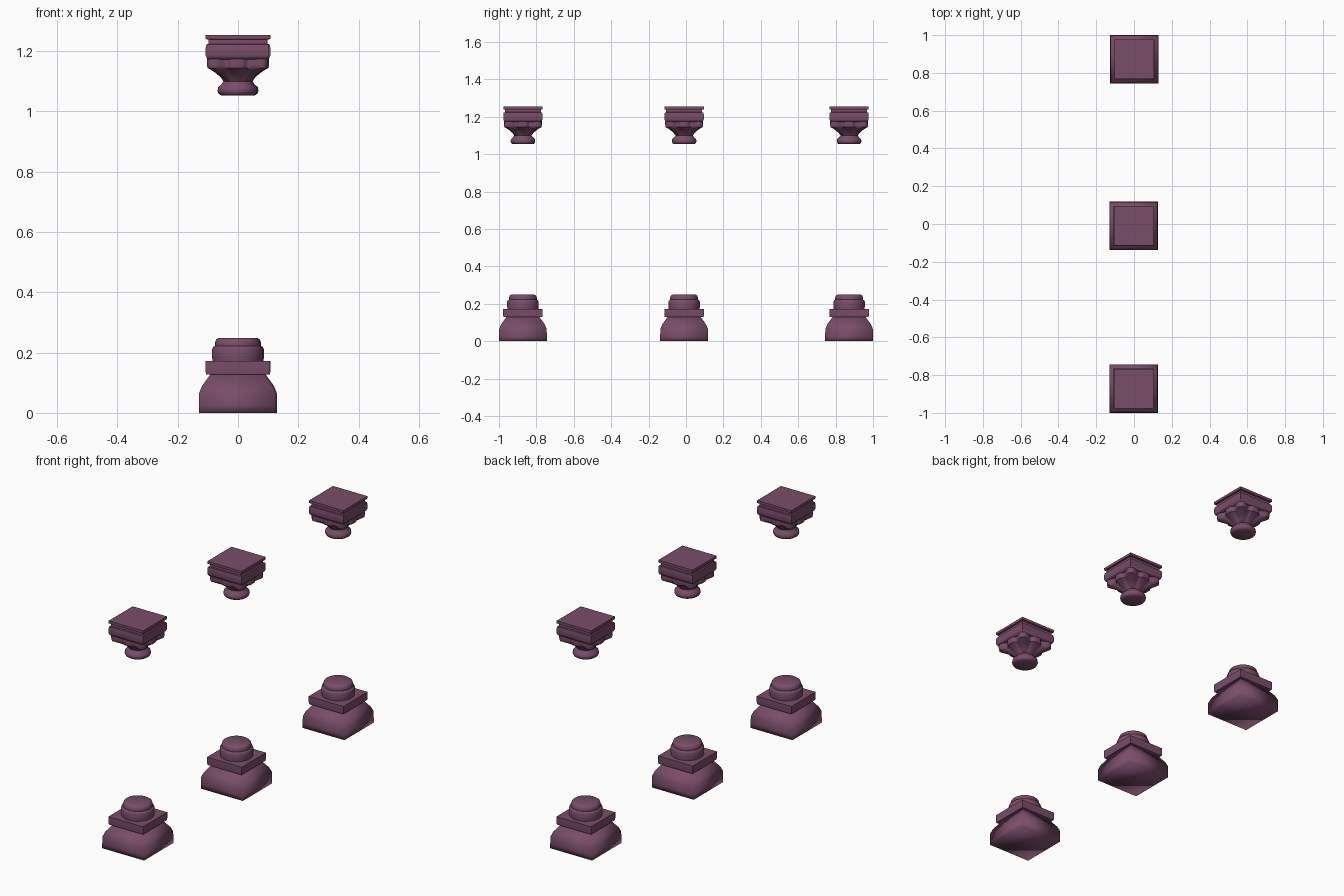
import bpy, bmesh, math

cube = bpy.data.objects.get("Cube")
if cube:
    bpy.data.objects.remove(cube, do_unlink=True)

# One plum stone colour
stone = bpy.data.materials.new("plum_stone")
stone.use_nodes = True
PLUM = (0.19, 0.075, 0.14, 1)
stone.diffuse_color = PLUM
stone.node_tree.nodes["Principled BSDF"].inputs["Base Color"].default_value = PLUM


def square(r, z):
    return [(sx * r, sy * r, z) for sx, sy in ((-1, -1), (1, -1), (1, 1), (-1, 1))]


def circle(r, z, n=40):
    return [(r * math.cos(math.tau * i / n), r * math.sin(math.tau * i / n), z) for i in range(n)]


def lobed(r, z, amount, n=96):
    # Circle blending into a square outline with grooves between corner and side lobes
    ring = []
    for i in range(n):
        a = math.tau * i / n
        c, s = math.cos(a), math.sin(a)
        box = 1 / max(abs(c), abs(s))
        groove = 1 - 0.14 * abs(math.cos(4 * a + math.pi / 2)) ** 6
        k = r * ((1 - amount) + amount * min(box, 1.33) * groove)
        ring.append((k * c, k * s, z))
    return ring


def loft(name, rings, origin, angle):
    # Skin a stack of rings and close both ends
    bm = bmesh.new()
    loops = [[bm.verts.new(p) for p in ring] for ring in rings]
    for a, b in zip(loops, loops[1:]):
        for i in range(len(a)):
            j = (i + 1) % len(a)
            bm.faces.new((a[i], a[j], b[j], b[i]))
    bm.faces.new(loops[0][::-1])
    bm.faces.new(loops[-1])
    mesh = bpy.data.meshes.new(name)
    bm.to_mesh(mesh)
    bm.free()
    mesh.materials.append(stone)
    obj = bpy.data.objects.new(name, mesh)
    obj.location = origin
    bpy.context.collection.objects.link(obj)
    bpy.ops.object.select_all(action="DESELECT")
    obj.select_set(True)
    bpy.context.view_layer.objects.active = obj
    bpy.ops.object.shade_smooth_by_angle(angle=math.radians(angle))


# Profiles as (half width, height)
skirt = [(0.128, 0), (0.128, 0.025), (0.127, 0.065), (0.117, 0.09), (0.088, 0.13)]
plate = [(0.104, 0.128), (0.106, 0.14), (0.106, 0.172)]
torus = [(0.082, 0.17), (0.084, 0.185), (0.084, 0.21), (0.081, 0.218), (0.074, 0.222),
         (0.075, 0.23), (0.071, 0.243), (0.062, 0.249)]
neck = [(0.054, 1.053), (0.062, 1.058), (0.066, 1.068), (0.064, 1.08), (0.053, 1.09),
        (0.046, 1.1), (0.046, 1.115)]
abacus = [(0.094, 1.172), (0.1, 1.174), (0.105, 1.185), (0.105, 1.212), (0.103, 1.222),
          (0.096, 1.224), (0.096, 1.238), (0.105, 1.24), (0.105, 1.254)]
lobes = [(0.045, 1.098, 0), (0.055, 1.112, 0.3), (0.07, 1.126, 0.7), (0.088, 1.138, 1),
         (0.099, 1.144, 1), (0.101, 1.155, 1), (0.101, 1.174, 1)]

# Three columns in a row, each with a base and a capital
for label, x, y in (("front", -0.002, -0.872), ("middle", -0.002, -0.01), ("back", 0.002, 0.872)):
    at = (x, y, 0)
    loft(label + "_base_skirt", [square(*p) for p in skirt], at, 100)
    loft(label + "_base_plate", [square(*p) for p in plate], at, 35)
    loft(label + "_base_torus", [circle(*p) for p in torus], at, 50)
    loft(label + "_capital_neck", [circle(*p) for p in neck], at, 60)
    loft(label + "_capital_lobes", [lobed(*p) for p in lobes], at, 45)
    loft(label + "_capital_abacus", [square(*p) for p in abacus], at, 50)
